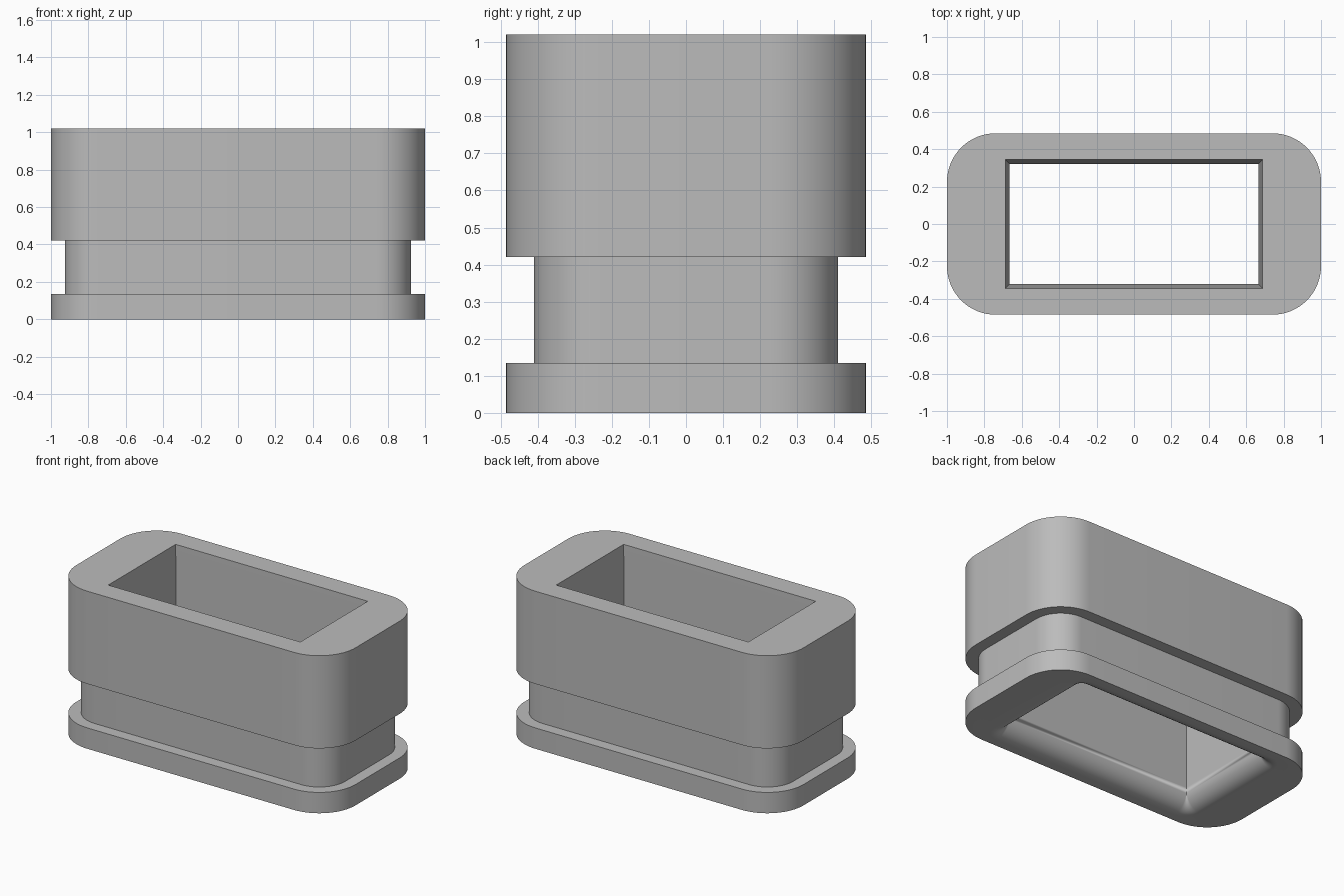
import bpy
import bmesh
from math import sin, cos, pi, radians

cube = bpy.data.objects.get("Cube")
if cube:
    bpy.data.objects.remove(cube)

CORNER_STEPS = 16

# Main half sizes of the outline and of the narrowest opening
OUTER_X, OUTER_Y, OUTER_R = 1.0, 0.485, 0.26
HOLE_X, HOLE_Y = 0.665, 0.322
FILLET = 0.11
HEIGHT = 1.02
GROOVE = 0.075


def ring(bm, hx, hy, r, z):
    """Rounded rectangle loop; a zero radius gives sharp corners."""
    verts = []
    for k, (sx, sy) in enumerate([(1, 1), (-1, 1), (-1, -1), (1, -1)]):
        for i in range(CORNER_STEPS + 1):
            a = (k + i / CORNER_STEPS) * pi / 2
            verts.append(bm.verts.new((sx * (hx - r) + r * cos(a),
                                       sy * (hy - r) + r * sin(a), z)))
    return verts


def outer(bm, inset, z):
    return ring(bm, OUTER_X - inset, OUTER_Y - inset, OUTER_R - inset, z)


def hole(bm, grow, r, z):
    return ring(bm, HOLE_X + grow, HOLE_Y + grow, r, z)


bm = bmesh.new()

# Outside wall: foot flange, recessed neck, tall upper block
rings = [outer(bm, inset, z) for inset, z in
         [(0, 0), (0, 0.135), (GROOVE, 0.135), (GROOVE, 0.42), (0, 0.42), (0, HEIGHT)]]

# Opening: slightly tapered wall, short straight band
rings.append(hole(bm, 0.023, 0, HEIGHT))
rings.append(hole(bm, 0, 0, FILLET + 0.02))

# Rounded flare at the underside of the opening
for i in range(11):
    a = i / 10 * pi / 2
    g = FILLET * (1 - cos(a))
    rings.append(hole(bm, g, g, FILLET * (1 - sin(a))))

# Skin neighbouring loops, closing the underside at the end
for a, b in zip(rings, rings[1:] + rings[:1]):
    n = len(a)
    for i in range(n):
        j = (i + 1) % n
        bm.faces.new((a[i], a[j], b[j], b[i]))

bmesh.ops.remove_doubles(bm, verts=bm.verts, dist=0.0001)
bmesh.ops.recalc_face_normals(bm, faces=bm.faces)

mesh = bpy.data.meshes.new("grooved_sleeve")
bm.to_mesh(mesh)
bm.free()
sleeve = bpy.data.objects.new("grooved_sleeve", mesh)
bpy.context.collection.objects.link(sleeve)

# Plain grey material
grey = bpy.data.materials.new("plain_grey")
grey.use_nodes = True
colour = (0.5, 0.5, 0.5, 1)
grey.diffuse_color = colour
grey.node_tree.nodes["Principled BSDF"].inputs["Base Color"].default_value = colour
mesh.materials.append(grey)

bpy.ops.object.select_all(action="DESELECT")
sleeve.select_set(True)
bpy.context.view_layer.objects.active = sleeve
bpy.ops.object.shade_smooth_by_angle(angle=radians(30))
